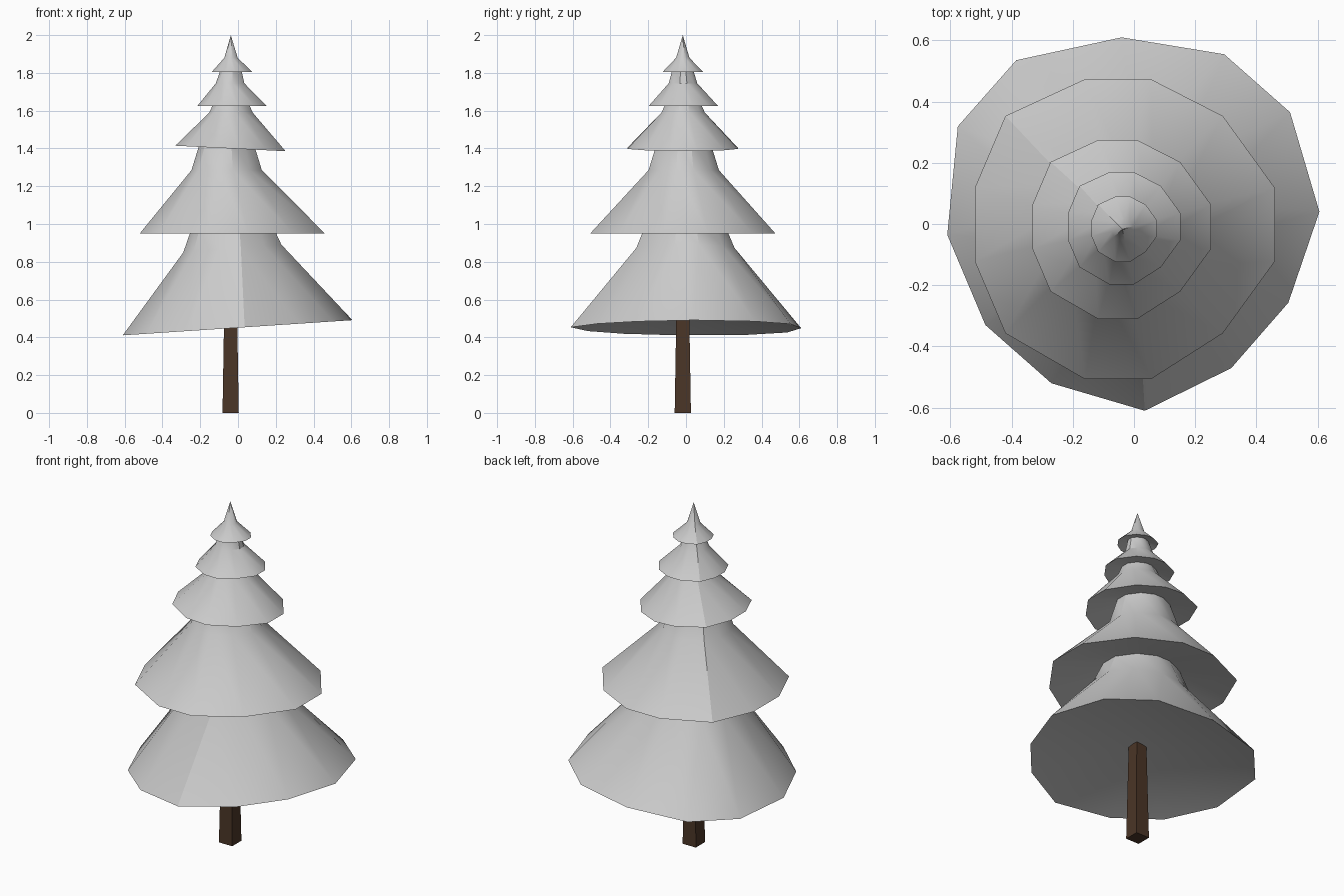
import bpy, bmesh, math

if "Cube" in bpy.data.objects:
    bpy.data.objects.remove(bpy.data.objects["Cube"])

# Slightly irregular 12-sided outline shared by the upper tiers
GX = [-.98, -.78, -.26, .17, .64, .98]
GY = [-.98, -.68, -.21, .27, .74, .98]
ORDER = [(5, 3), (4, 4), (3, 5), (2, 5), (1, 4), (0, 3),
         (0, 2), (1, 1), (2, 0), (3, 0), (4, 1), (5, 2)]
UNIT = [(GX[i], GY[j]) for i, j in ORDER]

# Wide lowest skirt, turned and tilted: angle offset and radius per corner
ANGLES = [3.8, 35.6, 62, 93.8, 125.7, 151, 183.3, 214.2, 242.6, 273.3, 304, 333]
RADII = [.607, .627, .628, .611, .659, .658, .611, .587, .586, .611, .568, .566]
SKIRT = [(r * math.cos(math.radians(a)), r * math.sin(math.radians(a)))
         for a, r in zip(ANGLES, RADII)]

# Rings from the top down: centre x, centre y, radius, z, tilt along x
RINGS = [
    (-.037, -.017, .036, 1.88, 0),      # tier 5 shoulder
    (-.032, -.017, .109, 1.805, 0),     # tier 5 rim
    (-.037, -.017, .055, 1.82, 0),
    (-.042, -.016, .077, 1.745, 0),     # tier 4 shoulder
    (-.032, -.014, .187, 1.625, 0),     # tier 4 rim
    (-.037, -.015, .092, 1.645, 0),
    (-.037, -.015, .117, 1.59, 0),      # tier 3 shoulder
    (-.040, -.018, .298, 1.40, -.05),   # tier 3 rim
    (-.060, -.012, .143, 1.435, 0),
    (-.060, -.012, .190, 1.285, 0),     # tier 2 shoulder
    (-.030, -.017, .500, .95, 0),       # tier 2 rim
    (-.030, -.005, .208, 1.01, 0),
    (-.030, -.003, .265, .87, .08),     # tier 1 shoulder
]

# Foliage: bridge consecutive rings, point on top, shallow hollow underneath
bm = bmesh.new()
loops = [[bm.verts.new((cx + r * u, cy + r * v, z + t * r * u)) for u, v in UNIT]
         for cx, cy, r, z, t in RINGS]
loops.append([bm.verts.new((x, y, .451 + .066 * x)) for x, y in SKIRT])
tip = bm.verts.new((-.038, -.017, 2))
hollow = bm.verts.new((-.03, -.01, .57))
for k in range(12):
    n = (k + 1) % 12
    bm.faces.new((tip, loops[0][k], loops[0][n]))
    for a, b in zip(loops, loops[1:]):
        bm.faces.new((a[k], b[k], b[n], a[n]))
    bm.faces.new((hollow, loops[-1][n], loops[-1][k]))
bmesh.ops.recalc_face_normals(bm, faces=bm.faces)
mesh = bpy.data.meshes.new("foliage")
bm.to_mesh(mesh)
bm.free()
foliage = bpy.data.objects.new("foliage", mesh)
bpy.context.collection.objects.link(foliage)
bpy.context.view_layer.objects.active = foliage
foliage.select_set(True)
bpy.ops.object.shade_smooth_by_angle(angle=math.radians(30))

# Trunk: tapered square post
bpy.ops.mesh.primitive_cone_add(vertices=4, radius1=.043 * math.sqrt(2),
                                radius2=.033 * math.sqrt(2), depth=.6,
                                location=(-.039, -.017, .3),
                                rotation=(0, 0, math.pi / 4))
trunk = bpy.context.object
trunk.name = "trunk"
bark = bpy.data.materials.new("bark")
bark.diffuse_color = (.07, .036, .02, 1)
bark.use_nodes = True
bark.node_tree.nodes["Principled BSDF"].inputs["Base Color"].default_value = bark.diffuse_color
trunk.data.materials.append(bark)
